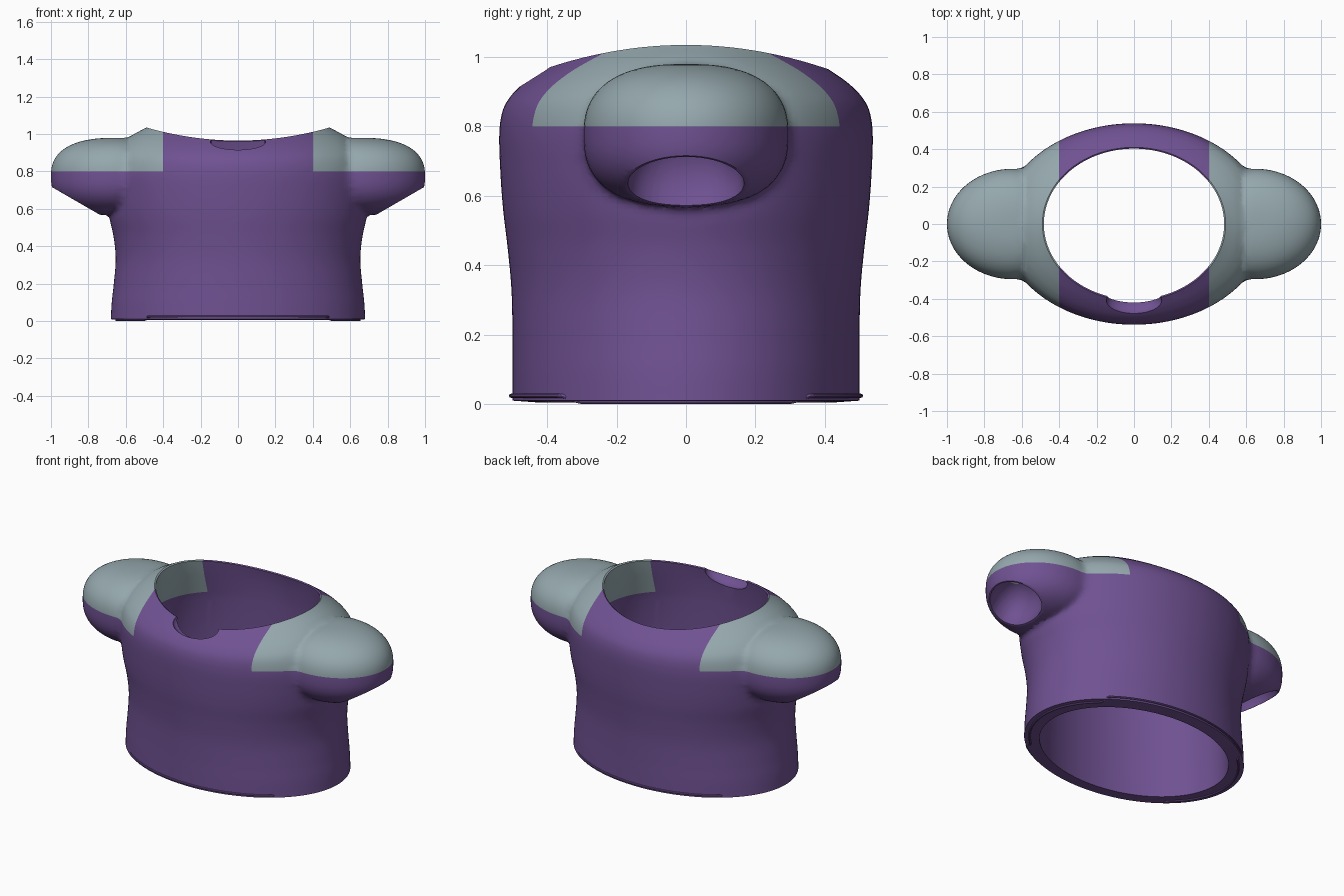
import bpy, bmesh, math
from mathutils import Vector
from mathutils.kdtree import KDTree

if "Cube" in bpy.data.objects:
    bpy.data.objects.remove(bpy.data.objects["Cube"])


def material(name, rgb):
    m = bpy.data.materials.new(name)
    m.diffuse_color = (*rgb, 1)
    m.use_nodes = True
    m.node_tree.nodes["Principled BSDF"].inputs["Base Color"].default_value = m.diffuse_color
    return m


PURPLE = material("purple_cloth", (0.16, 0.083, 0.287))
GREY = material("grey_cloth", (0.30, 0.39, 0.42))
N = 144


def everything(bm):
    return bm.verts[:] + bm.edges[:] + bm.faces[:]


def finish(bm, name):
    bmesh.ops.recalc_face_normals(bm, faces=bm.faces)
    me = bpy.data.meshes.new(name)
    bm.to_mesh(me)
    bm.free()
    ob = bpy.data.objects.new(name, me)
    bpy.context.collection.objects.link(ob)
    me.materials.append(PURPLE)
    me.materials.append(GREY)
    return ob


def select(ob):
    bpy.ops.object.select_all(action='DESELECT')
    ob.select_set(True)
    bpy.context.view_layer.objects.active = ob


def boolean(ob, tool, operation):
    tool.hide_render = True
    mod = ob.modifiers.new("join", 'BOOLEAN')
    mod.operation, mod.solver, mod.object = operation, 'EXACT', tool
    select(ob)
    bpy.ops.object.modifier_apply(modifier=mod.name)
    bpy.data.objects.remove(tool)


def paint(ob):
    """Split along the colour borders, then colour the shoulder zones grey."""
    bm = bmesh.new()
    bm.from_mesh(ob.data)
    for co, no in (((0, 0, 0.8), (0, 0, 1)), ((0.4, 0, 0), (1, 0, 0)), ((-0.4, 0, 0), (1, 0, 0))):
        bmesh.ops.bisect_plane(bm, geom=everything(bm), plane_co=co, plane_no=no, dist=1e-5)
    for f in bm.faces:
        c = f.calc_center_median()
        f.material_index = int(abs(c.x) > 0.4 and c.z > 0.8)
    bm.to_mesh(ob.data)
    bm.free()
    select(ob)
    bpy.ops.object.shade_smooth_by_angle(angle=math.radians(40))


def spline(rows, steps=7):
    """Catmull-Rom smoothing of profile rows."""
    p = [Vector(r) for r in rows]
    p = [p[0] * 2 - p[1]] + p + [p[-1] * 2 - p[-2]]
    out = []
    for i in range(1, len(p) - 2):
        a, b, c, d = p[i - 1:i + 3]
        for k in range(steps):
            t = k / steps
            out.append(0.5 * (2 * b + (c - a) * t + (2 * a - 5 * b + 4 * c - d) * t * t
                              + (3 * b - a - 3 * c + d) * t ** 3))
    return out + [p[-2]]


def bridge(bm, rings):
    """Faces between consecutive rings, closing back to the first ring."""
    for r, q in zip(rings, rings[1:] + rings[:1]):
        n = len(r)
        for i in range(n):
            j = (i + 1) % n
            bm.faces.new((r[i], r[j], q[j], q[i]))


# torso shell: outer profile up to the saddle-shaped neck, then the inner wall
outer = [(0.68, 0.50, 0.01), (0.675, 0.50, 0.1), (0.664, 0.50, 0.2), (0.654, 0.503, 0.33),
         (0.665, 0.514, 0.45), (0.69, 0.527, 0.56), (0.705, 0.535, 0.67), (0.71, 0.538, 0.78)]
rows = [(a, b, z, z) for a, b, z in outer]
for f, h in ((0.92, 0.36), (0.72, 0.60), (0.40, 0.81), (0, 1)):
    rows.append((0.49 + 0.22 * f, 0.41 + 0.128 * f, 0.78 + 0.185 * h, 0.78 + 0.255 * h))
inner = [(0.482, 0.403, 0.96, 1.03), (0.484, 0.408, 0.94, 1.0), (0.492, 0.42, 0.88, 0.93),
         (0.54, 0.43, 0.75, 0.75), (0.575, 0.43, 0.5, 0.5), (0.585, 0.43, 0.005, 0.005)]
bm = bmesh.new()
rings = []
for a, b, zf, zs in [tuple(r) for r in spline(rows)] + inner:
    angles = [2 * math.pi * i / N for i in range(N)]
    rings.append([bm.verts.new((a * math.cos(t), b * math.sin(t),
                                zf + (zs - zf) * math.cos(t) ** 2)) for t in angles])
bridge(bm, rings)
torso = finish(bm, "torso_with_sleeves")

# front neck notch
bm = bmesh.new()
bmesh.ops.create_uvsphere(bm, u_segments=48, v_segments=24, radius=1)
for v in bm.verts:
    v.co = Vector((v.co.x * 0.148, v.co.y * 0.082 - 0.41, v.co.z * 0.08 + 0.96))
boolean(torso, finish(bm, "notch_cutter"), 'DIFFERENCE')


def puff(d):
    """Size of the squarish ellipsoid that passes through d (1 = sleeve surface)."""
    x, y, z = (abs(d.x) - 0.65) / 0.35, d.y / 0.295, (d.z - 0.773) / 0.207
    return ((x * x + y * y) ** 1.25 + abs(z) ** 2.5) ** 0.4


# puffed sleeve, sliced underneath, with a bowl-shaped arm hole
bm = bmesh.new()
bmesh.ops.create_uvsphere(bm, u_segments=80, v_segments=48, radius=1)
for v in bm.verts:
    d = v.co.copy()
    s = ((d.x ** 2 + d.y ** 2) ** 1.25 + abs(d.z) ** 2.5) ** -0.4
    v.co = Vector((0.65 + 0.35 * d.x * s, 0.295 * d.y * s, 0.773 + 0.207 * d.z * s))
slope = Vector((0.5, 0, -0.866)).normalized()
mid = Vector((0.88, 0, 0.65))
bmesh.ops.bisect_plane(bm, geom=everything(bm), dist=1e-5, plane_co=mid,
                       plane_no=slope, clear_outer=True)
rim = [e for e in bm.edges if e.is_boundary]
base = {}
for k in range(8):
    a = math.radians(11.5 * k)
    geo = bmesh.ops.extrude_edge_only(bm, edges=rim)["geom"]
    rim = [e for e in geo if isinstance(e, bmesh.types.BMEdge) and e.is_boundary]
    ratio = 0.95 if k == 0 else math.cos(a) / math.cos(a - math.radians(11.5))
    step = 0 if k == 0 else 0.17 * (math.sin(a) - math.sin(a - math.radians(11.5)))
    for v in {v for e in rim for v in e.verts}:
        v.co = mid + (v.co - mid) * ratio - slope * step
    mid = mid - slope * step
bmesh.ops.contextual_create(bm, geom=rim)
bmesh.ops.bisect_plane(bm, geom=everything(bm), dist=1e-5, plane_co=(0.585, 0, 0),
                       plane_no=(-1, 0, 0), clear_outer=True)
bmesh.ops.contextual_create(bm, geom=[e for e in bm.edges if e.is_boundary])
sleeves = finish(bm, "sleeves")
sleeves.modifiers.new("mirror", 'MIRROR').use_mirror_merge = False
select(sleeves)
bpy.ops.object.modifier_apply(modifier="mirror")
boolean(torso, sleeves, 'UNION')

# soften the seam between sleeves and torso
bm = bmesh.new()
bm.from_mesh(torso.data)
bmesh.ops.remove_doubles(bm, verts=bm.verts, dist=0.002)
seam = [v.co.copy() for e in bm.edges
        if e.is_manifold and not e.is_convex and e.calc_face_angle(0) > 0.3
        for v in e.verts if 0.5 < abs(v.co.x) < 0.73 and abs(puff(v.co) - 1) < 0.02]
tree = KDTree(len(seam))
for i, co in enumerate(seam):
    tree.insert(co, i)
tree.balance()
near = [v for v in bm.verts if seam and tree.find(v.co)[2] < 0.04]
for _ in range(8):
    bmesh.ops.smooth_vert(bm, verts=near, factor=0.5,
                          use_axis_x=True, use_axis_y=True, use_axis_z=True)
bm.to_mesh(torso.data)
bm.free()
paint(torso)

# hem piping: raised at front and back, dropping low at the sides
bm = bmesh.new()
rings = []
for i in range(192):
    t = 2 * math.pi * i / 192
    c, s = math.cos(t), math.sin(t)
    k = min(1, max(0, (abs(s) - 0.65) / 0.06))
    off, z = -0.03 + 0.034 * k, 0.006 + 0.018 * k
    tube = [2 * math.pi * j / 8 for j in range(8)]
    rings.append([bm.verts.new(((0.68 + off + 0.006 * math.cos(u)) * c,
                                (0.50 + off + 0.006 * math.cos(u)) * s,
                                z + 0.006 * math.sin(u))) for u in tube])
bridge(bm, rings)
paint(finish(bm, "hem_piping"))
